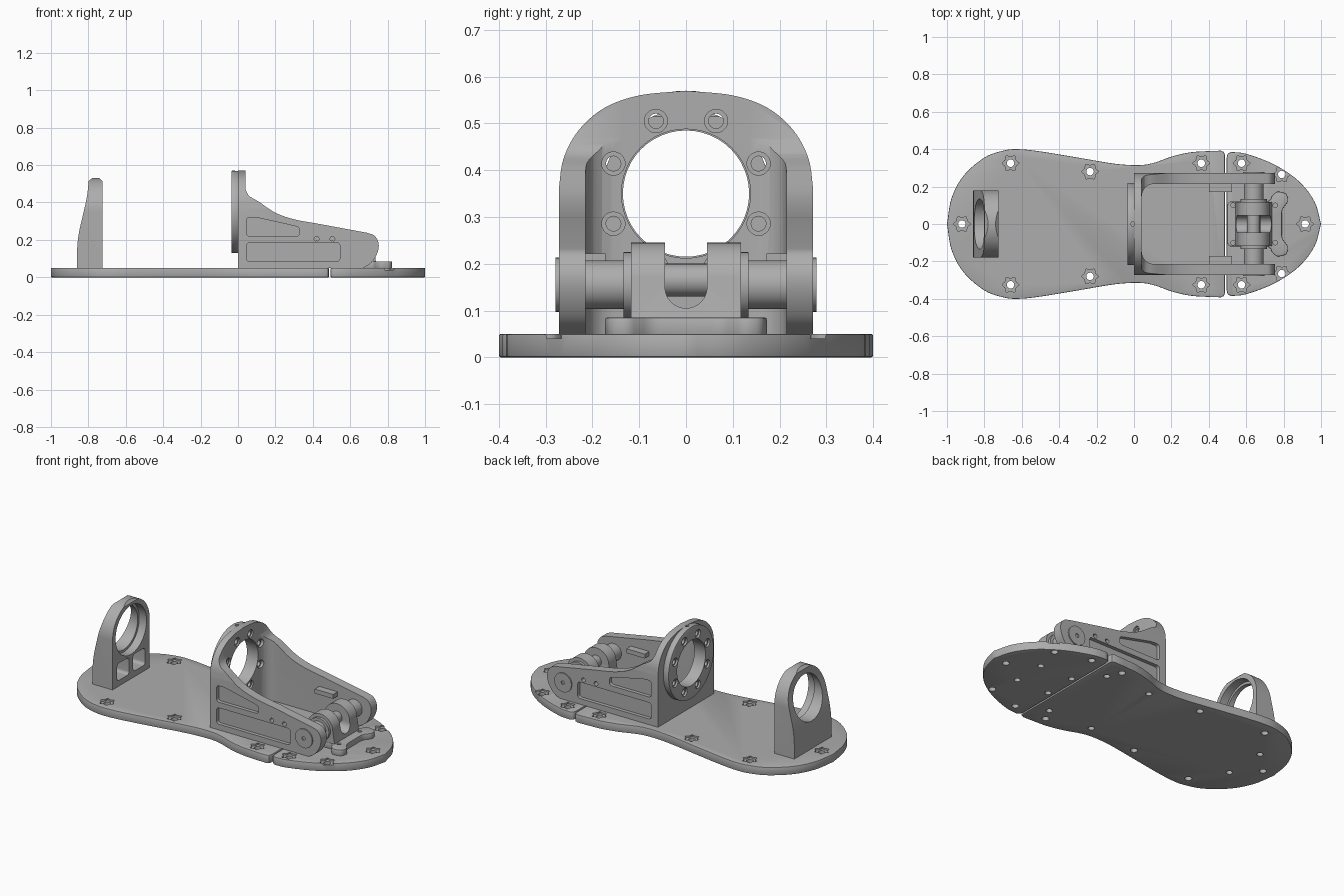
import bpy, bmesh, math
from mathutils import Vector

if "Cube" in bpy.data.objects:
    bpy.data.objects.remove(bpy.data.objects["Cube"])

grey = bpy.data.materials.new("plain_grey")
grey.use_nodes = True
colour = (0.42, 0.42, 0.42, 1)
grey.diffuse_color = colour
grey.node_tree.nodes["Principled BSDF"].inputs["Base Color"].default_value = colour


# ---------- helpers ----------
def prism(name, points, axis, low, high):
    """Extrude a 2D outline along an axis."""
    place = {"x": lambda a, b: (low, a, b),
             "y": lambda a, b: (a, low, b),
             "z": lambda a, b: (a, b, low)}[axis]
    bm = bmesh.new()
    face = bm.faces.new([bm.verts.new(place(*p)) for p in points])
    out = bmesh.ops.extrude_face_region(bm, geom=[face])
    step = Vector([high - low if axis == c else 0 for c in "xyz"])
    verts = [g for g in out["geom"] if isinstance(g, bmesh.types.BMVert)]
    bmesh.ops.translate(bm, verts=verts, vec=step)
    bmesh.ops.recalc_face_normals(bm, faces=bm.faces)
    mesh = bpy.data.meshes.new(name)
    bm.to_mesh(mesh)
    bm.free()
    obj = bpy.data.objects.new(name, mesh)
    bpy.context.collection.objects.link(obj)
    mesh.materials.append(grey)
    return obj


def circle(a, b, r, n=32):
    return [(a + r * math.cos(math.tau * i / n), b + r * math.sin(math.tau * i / n))
            for i in range(n)]


def box(a0, a1, b0, b1):
    return [(a0, b0), (a1, b0), (a1, b1), (a0, b1)]


def rounded(points, radius, n=6):
    """Round every corner of a polygon."""
    result = []
    for i, p in enumerate(points):
        p = Vector(p)
        before, after = Vector(points[i - 1]) - p, Vector(points[(i + 1) % len(points)]) - p
        r = min(radius, before.length * 0.45, after.length * 0.45)
        start, end = p + before.normalized() * r, p + after.normalized() * r
        for k in range(n + 1):
            t = k / n
            result.append(tuple(start * (1 - t) ** 2 + p * 2 * t * (1 - t) + end * t * t))
    return result


def smooth_path(points, n=5):
    """Catmull-Rom curve through open points."""
    p = [Vector(q) for q in points]
    p = [p[0] * 2 - p[1]] + p + [p[-1] * 2 - p[-2]]
    result = []
    for a, b, c, d in zip(p, p[1:], p[2:], p[3:]):
        for k in range(n):
            t = k / n
            result.append(tuple((b * 2 + (c - a) * t + (a * 2 - b * 5 + c * 4 - d) * t * t
                                 + (b * 3 - a - c * 3 + d) * t ** 3) / 2))
    return result + [tuple(p[-2])]


def mirrored(half):
    """Close a half outline by mirroring its second coordinate."""
    return half + [(a, -b) for a, b in reversed(half) if abs(b) > 1e-4]


def modify(obj, kind, **settings):
    bpy.context.view_layer.objects.active = obj
    mod = obj.modifiers.new(kind, kind)
    for key, value in settings.items():
        setattr(mod, key, value)
    bpy.ops.object.modifier_apply(modifier=mod.name)


def carve(obj, *cutters, operation="DIFFERENCE"):
    for cutter in cutters:
        modify(obj, "BOOLEAN", object=cutter, operation=operation, solver="EXACT")
        bpy.data.objects.remove(cutter)


def bevel(obj, width):
    modify(obj, "BEVEL", width=width, segments=2, limit_method="ANGLE",
           angle_limit=math.radians(50))


# ---------- sole in two pieces ----------
heel_half = smooth_path([(-1, 0), (-0.975, 0.14), (-0.91, 0.26), (-0.8, 0.355), (-0.7, 0.392),
                         (-0.62, 0.4), (-0.5, 0.388), (-0.3, 0.355), (-0.1, 0.322), (0.03, 0.315),
                         (0.11, 0.328), (0.2, 0.36), (0.3, 0.383), (0.4, 0.39)])
heel_half += [(0.465, 0.392), (0.48, 0.385), (0.486, 0.37)]
toe_half = [(0.495, 0.35), (0.5, 0.375)] + smooth_path(
    [(0.52, 0.385), (0.6, 0.375), (0.75, 0.318), (0.88, 0.23), (0.965, 0.12), (1, 0)])
heel_sole = prism("heel_sole", mirrored(heel_half), "z", 0, 0.05)
toe_sole = prism("toe_sole", mirrored(toe_half), "z", 0, 0.05)


def star(x, y):
    points = []
    for i in range(12):
        r = 0.03 if i % 2 else 0.05
        points.append((x + r * math.cos(i * math.pi / 6), y + r * math.sin(i * math.pi / 6)))
    return rounded(points, 0.012, 3)


def screw_holes(sole, single, pairs):
    bevel(sole, 0.004)
    spots = [single] + [(x, s * y) for x, y in pairs for s in (1, -1)]
    for x, y in spots:
        carve(sole, prism("cut", star(x, y), "z", 0.04, 0.1),
              prism("cut", circle(x, y, 0.02, 20), "z", -0.1, 0.1))


screw_holes(heel_sole, (-0.92, 0), [(-0.66, 0.325), (-0.235, 0.28), (0.36, 0.325)])
screw_holes(toe_sole, (0.915, 0), [(0.575, 0.325), (0.79, 0.265)])
# plain blind holes underneath for the brackets
for sole, x, y in ((heel_sole, -0.79, 0.13), (heel_sole, 0.1, 0.245), (heel_sole, 0.4, 0.245),
                   (toe_sole, 0.53, 0.1), (toe_sole, 0.75, 0.1)):
    for s in (1, -1):
        carve(sole, prism("cut", circle(x, s * y, 0.018, 16), "z", -0.1, 0.045))

# ---------- heel ring ----------
arch = [(-0.18, 0.05), (0.18, 0.05)] + [
    (0.18 * math.cos(math.pi * i / 32), 0.35 + 0.18 * math.sin(math.pi * i / 32)) for i in range(33)]
heel_ring = prism("heel_ring", arch, "x", -0.9, -0.7)
side = [(-0.725, 0), (-0.725, 0.515), (-0.74, 0.53), (-0.78, 0.53)] + smooth_path(
    [(-0.798, 0.515), (-0.808, 0.43), (-0.83, 0.33), (-0.85, 0.24), (-0.86, 0.15), (-0.86, 0)])
carve(heel_ring, prism("cut", side, "y", -0.3, 0.3), operation="INTERSECT")
carve(heel_ring, prism("cut", circle(0, 0.35, 0.135, 48), "x", -1, -0.6),
      prism("cut", circle(0, 0.35, 0.15, 48), "x", -0.775, -0.6))
for s in (1, -1):
    window = rounded(box(s * 0.02, s * 0.135, 0.085, 0.19), 0.02)
    carve(heel_ring, prism("cut", window, "x", -0.82, -0.6))

# ---------- ankle bracket: arched back with two side walls ----------
hoop = [(0.272, 0.05)] + smooth_path(
    [(0.272, 0.36), (0.262, 0.425), (0.23, 0.485), (0.175, 0.533), (0.1, 0.56), (0, 0.57)])
hoop += [(-y, z) for y, z in reversed(hoop[:-1])]
ankle = prism("ankle_bracket", hoop, "x", 0, 0.8)
wall = [(-0.1, 0), (-0.1, 0.7), (0.04, 0.7)] + smooth_path(
    [(0.04, 0.47), (0.06, 0.435), (0.11, 0.405), (0.2, 0.345), (0.3, 0.31), (0.42, 0.288)])
wall += smooth_path([(0.69, 0.238), (0.73, 0.222), (0.752, 0.18), (0.745, 0.13), (0.715, 0.08), (0.67, 0.05)])
wall.append((0.67, 0))
carve(ankle, prism("cut", wall, "y", -0.5, 0.5), operation="INTERSECT")
cavity = rounded(box(0.04, 1.5, -0.215, 0.215), 0.08)
carve(ankle, prism("cut", cavity, "z", -0.1, 1))

# pockets, pivot and cross holes in the side walls
upper = rounded([(0.045, 0.22), (0.33, 0.22), (0.33, 0.268), (0.1, 0.32), (0.045, 0.32)], 0.02)
lower = rounded(box(0.045, 0.545, 0.085, 0.185), 0.02)
for s in (1, -1):
    for pocket in (upper, lower):
        carve(ankle, prism("cut", pocket, "y", s * 0.25, s * 0.4))
for x in (0.42, 0.505):
    carve(ankle, prism("cut", circle(x, 0.205, 0.013, 16), "y", -0.5, 0.5))

# round mounting flange behind the arch
flange = prism("ankle_flange", circle(0, 0.35, 0.22, 64), "x", -0.036, 0.002)
bevel(flange, 0.004)
for part in (ankle, flange):
    carve(part, prism("cut", circle(0, 0.35, 0.138, 48), "x", -0.5, 0.5))
    for i in range(8):
        turn = math.tau * (i + 0.5) / 8
        y, z = 0.168 * math.cos(turn), 0.35 + 0.168 * math.sin(turn)
        carve(part, prism("cut", circle(y, z, 0.016, 16), "x", -0.5, 0.5),
              prism("cut", circle(y, z, 0.025, 20), "x", 0.03, 0.2),
              prism("cut", circle(y, z, 0.025, 20), "x", -0.2, -0.024))
carve(flange, prism("cut", circle(-0.005, 0, 0.012, 16), "z", 0.54, 0.7))

# ---------- pivot axle, caps and collars on both sides ----------
px, pz = 0.64, 0.155
for s, label in ((1, "left"), (-1, "right")):
    cap = prism(label + "_pivot_cap", circle(px, pz, 0.058, 40), "y", s * 0.262, s * 0.279)
    carve(cap, prism("cut", circle(px, pz, 0.012, 12), "y", s * 0.268, s * 0.4))
    prism(label + "_axle", circle(px, pz, 0.052, 40), "y", s * 0.11, s * 0.225)
    prism(label + "_collar", circle(px, pz, 0.07, 40), "y", s * 0.115, s * 0.134)
    prism(label + "_wall_tab", box(0.4, 0.525, 0.195, 0.222), "y", s * 0.172, s * 0.22)

# ---------- toe clevis ----------
dome = [(px + 0.085 * math.cos(math.pi * i / 24), 0.16 + 0.085 * math.sin(math.pi * i / 24))
        for i in range(25)]
clevis = prism("toe_clevis", [(0.74, 0.07), *dome, (0.54, 0.07)], "y", -0.118, 0.118)
slot = [(0.045, 0.4), (-0.045, 0.4)] + [
    (-0.045 * math.cos(math.pi * i / 16), 0.15 - 0.045 * math.sin(math.pi * i / 16)) for i in range(17)]
carve(clevis, prism("cut", slot, "x", 0.4, 0.9))
prism("clevis_pin", circle(px, 0.165, 0.035, 32), "y", -0.06, 0.06)

# clevis foot with flared front wing
foot_half = [(0.5, 0.12), (0.725, 0.12), (0.74, 0.155), (0.765, 0.175), (0.815, 0.165),
             (0.828, 0.125), (0.79, 0.075)]
foot = prism("clevis_foot", rounded(mirrored(foot_half), 0.02), "z", 0.045, 0.085)
bevel(foot, 0.004)
for x in (0.53, 0.755):
    for y in (0.1, -0.1):
        carve(foot, prism("cut", circle(x, y, 0.012, 16), "z", 0.06, 0.2))

# ---------- smooth shading with crisp edges ----------
for obj in bpy.context.collection.objects:
    if obj.type == "MESH" and grey.name in obj.data.materials:
        bpy.ops.object.select_all(action="DESELECT")
        obj.select_set(True)
        bpy.context.view_layer.objects.active = obj
        bpy.ops.object.shade_smooth_by_angle(angle=math.radians(30))
